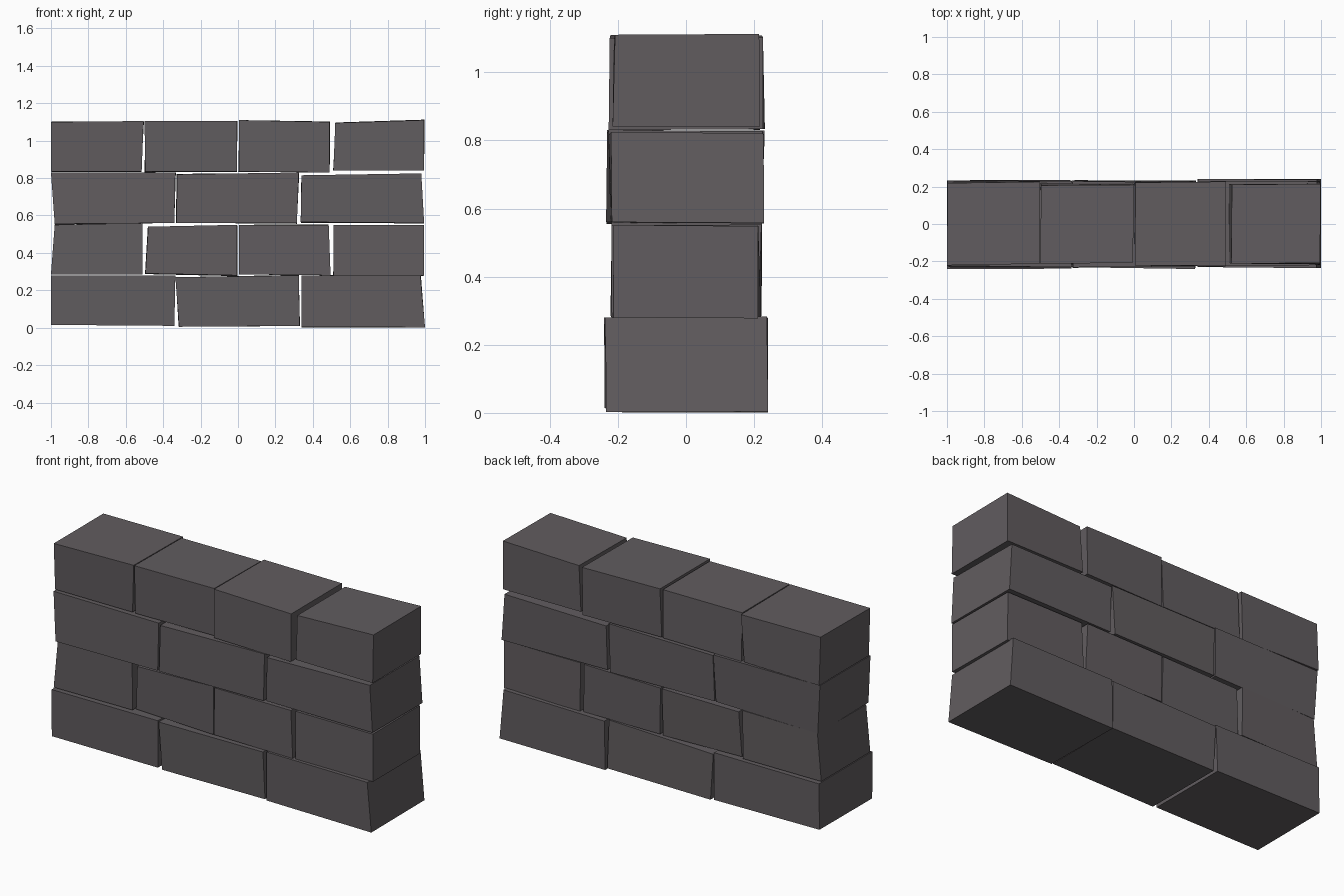
import bpy
import bmesh
import random
from mathutils import Vector

random.seed(4)
if "Cube" in bpy.data.objects:
    bpy.data.objects.remove(bpy.data.objects["Cube"], do_unlink=True)

# One flat stone colour for the whole wall
stone = bpy.data.materials.new("dark_stone")
stone.use_nodes = True
colour = (0.12, 0.108, 0.115, 1.0)
stone.diffuse_color = colour
shader = stone.node_tree.nodes["Principled BSDF"]
shader.inputs["Base Color"].default_value = colour
shader.inputs["Roughness"].default_value = 0.9


def make_brick(name, bottom, top, low, high, front, back):
    """Block with slightly skewed corners; bottom/top are x pairs, low/high are z pairs."""
    bm = bmesh.new()
    bmesh.ops.create_cube(bm, size=1.0)
    for vert in bm.verts:
        side = 1 if vert.co.x > 0 else 0
        is_top = vert.co.z > 0
        is_back = vert.co.y > 0
        x = (top if is_top else bottom)[side]
        y = back if is_back else front
        z = (high if is_top else low)[side]
        # The hidden rear corners and the faces are a little uneven
        y += random.uniform(-0.007, 0.007)
        if is_back:
            x += random.uniform(-0.004, 0.004)
            z -= random.uniform(-0.003, 0.005)
        x = max(-1.0, min(1.0, x))
        vert.co = Vector((x, y, max(0.0, z)))
    mesh = bpy.data.meshes.new(name)
    bm.to_mesh(mesh)
    bm.free()
    mesh.materials.append(stone)
    brick = bpy.data.objects.new(name, mesh)
    bpy.context.collection.objects.link(brick)
    return brick


# Courses from the ground up: bottom x, top x, low z, high z, front y, back y
courses = {
    "base_course": [
        ((-1, -.34), (-1, -.335), (.015, .01), (.28, .28), -.235, .235),
        ((-.315, .33), (-.335, .325), (.005, .01), (.27, .28), -.235, .23),
        ((.34, 1), (.34, .975), (.005, .002), (.28, .28), -.235, .24),
    ],
    "second_course": [
        ((-1, -.51), (-.98, -.51), (.285, .285), (.55, .56), -.215, .22),
        ((-.495, -.005), (-.48, -.005), (.29, .28), (.54, .55), -.21, .215),
        ((.005, .495), (.005, .485), (.285, .28), (.55, .55), -.215, .215),
        ((.51, .995), (.51, .995), (.28, .28), (.55, .55), -.208, .217),
    ],
    "third_course": [
        ((-.98, -.34), (-1, -.335), (.555, .56), (.83, .83), -.23, .225),
        ((-.33, .315), (-.325, .325), (.56, .56), (.82, .83), -.228, .222),
        ((.335, .995), (.34, .98), (.565, .56), (.815, .825), -.222, .225),
    ],
    "top_course": [
        ((-1, -.515), (-1, -.505), (.835, .835), (1.1, 1.105), -.215, .225),
        ((-.495, -.005), (-.5, -.005), (.835, .835), (1.105, 1.105), -.207, .212),
        ((.005, .49), (.005, .49), (.835, .83), (1.11, 1.1), -.222, .222),
        ((.51, .995), (.52, .995), (.84, .84), (1.095, 1.11), -.21, .21),
    ],
}

for course, bricks in courses.items():
    for index, brick in enumerate(bricks, start=1):
        make_brick(f"{course}_brick_{index}", *brick)
